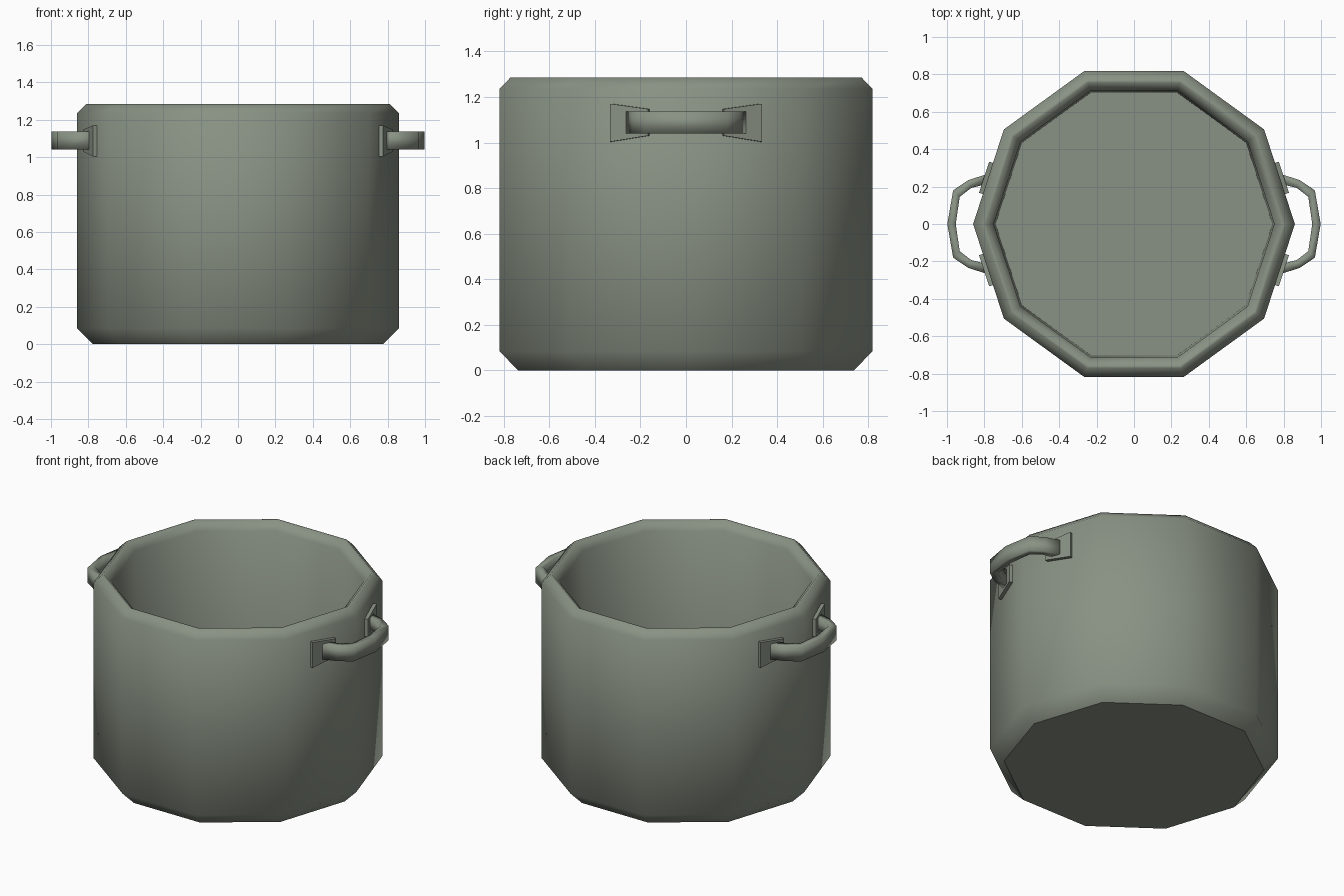
import bpy, bmesh, math
from mathutils import Vector

if "Cube" in bpy.data.objects:
    bpy.data.objects.remove(bpy.data.objects["Cube"])

mat = bpy.data.materials.new("grey green enamel")
mat.diffuse_color = (0.25, 0.285, 0.23, 1)
mat.use_nodes = True
mat.node_tree.nodes["Principled BSDF"].inputs["Base Color"].default_value = mat.diffuse_color


def finish(name, bm, smooth):
    bmesh.ops.recalc_face_normals(bm, faces=bm.faces[:])
    for f in bm.faces:
        f.smooth = smooth and len(f.verts) < 5
    me = bpy.data.meshes.new(name)
    bm.to_mesh(me)
    bm.free()
    me.materials.append(mat)
    ob = bpy.data.objects.new(name, me)
    bpy.context.collection.objects.link(ob)
    return ob


def loft(bm, rings, closed=True):
    # joins successive vertex rings and caps both ends
    vr = [[bm.verts.new(p) for p in r] for r in rings]
    n = len(vr[0])
    for a, b in zip(vr, vr[1:]):
        for i in range(n):
            bm.faces.new((a[i], a[(i + 1) % n], b[(i + 1) % n], b[i]))
    bm.faces.new(vr[0])
    bm.faces.new(vr[-1])


# Pot body: ten-sided, hollow, bevelled base and rounded rim
profile = [(0.775, 0), (0.86, 0.085), (0.86, 1.235), (0.81, 1.285), (0.795, 1.285),
           (0.75, 1.235), (0.74, 0.08)]
bm = bmesh.new()
loft(bm, [[(r * math.cos(math.tau * i / 10), r * math.sin(math.tau * i / 10), z)
           for i in range(10)] for r, z in profile])
for f in bm.faces:
    if len(f.verts) > 4:
        for e in f.edges:
            e.smooth = False
finish("pot_body", bm, True)

# Handle path on the +x side: outer and inner points from the wall to the middle
outer = [(0.76, 0.275), (0.885, 0.235), (0.967, 0.18), (0.998, 0)]
inner = [(0.76, 0.22), (0.87, 0.193), (0.932, 0.145), (0.953, 0)]
outer += [(x, -y) for x, y in outer[-2::-1]]
inner += [(x, -y) for x, y in inner[-2::-1]]
along = Vector((-math.sin(math.radians(18)), math.cos(math.radians(18)), 0))
normal = Vector((math.cos(math.radians(18)), math.sin(math.radians(18)), 0))

for side, sx in (("right", 1), ("left", -1)):
    bm = bmesh.new()
    loft(bm, [[(sx * o[0], o[1], 1.04), (sx * o[0], o[1], 1.137),
               (sx * i[0], i[1], 1.137), (sx * i[0], i[1], 1.04)]
              for o, i in zip(outer, inner)])
    finish(side + "_handle", bm, True)

    # Flared mounting plates lying on the two neighbouring wall facets
    for end, sy in (("back", 1), ("front", -1)):
        rings = []
        for d in (-0.01, 0.024):
            ring = []
            for y, z in ((0.167, 1.03), (0.333, 1.003), (0.333, 1.17), (0.167, 1.147)):
                p = Vector((0.86, 0, z)) + along * (y / along.y) + normal * d
                p.y = y + normal.y * (d - 0.024)
                ring.append((sx * p.x, sy * p.y, z))
            rings.append(ring)
        bm = bmesh.new()
        loft(bm, rings)
        finish(f"{side}_{end}_handle_plate", bm, False)
